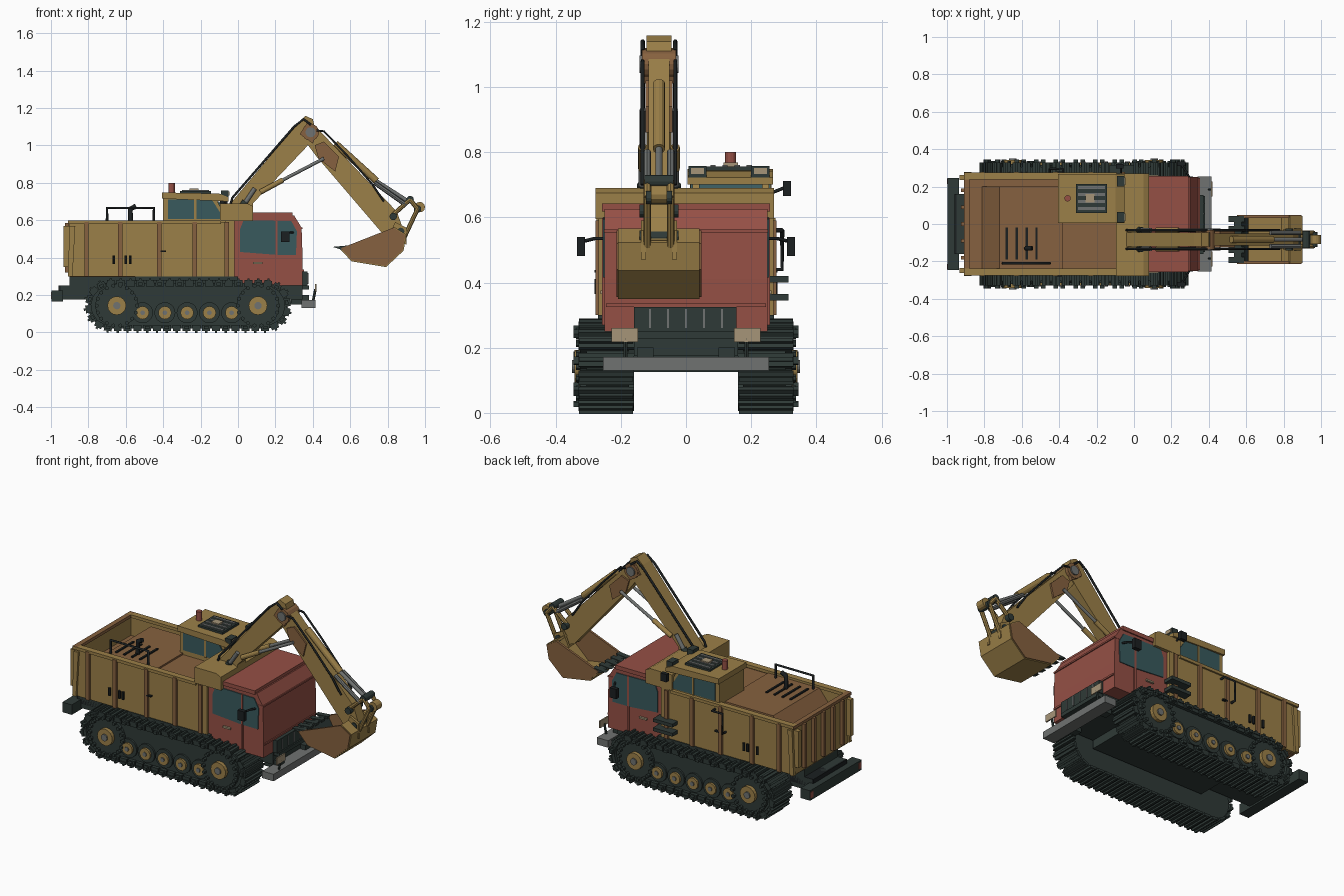
import bpy, bmesh, math
from mathutils import Vector

cube = bpy.data.objects.get("Cube")
if cube:
    bpy.data.objects.remove(cube, do_unlink=True)


def paint(name, r, g, b):
    m = bpy.data.materials.new(name)
    m.diffuse_color = (r, g, b, 1)
    m.use_nodes = True
    bsdf = m.node_tree.nodes["Principled BSDF"]
    bsdf.inputs["Base Color"].default_value = (r, g, b, 1)
    bsdf.inputs["Roughness"].default_value = 0.7
    return m


gold = paint("ochre", .33, .215, .065)
brown = paint("brown", .24, .12, .05)
red = paint("red", .3, .08, .06)
teal = paint("glass", .04, .1, .11)
dark = paint("dark_green", .028, .042, .038)
black = paint("black", .011, .014, .015)
grey = paint("steel", .16, .17, .165)
beige = paint("lamp", .38, .3, .19)


def finish(name, bm, mat):
    bmesh.ops.recalc_face_normals(bm, faces=bm.faces)
    me = bpy.data.meshes.new(name)
    bm.to_mesh(me)
    bm.free()
    me.materials.append(mat)
    ob = bpy.data.objects.new(name, me)
    bpy.context.collection.objects.link(ob)
    return ob


def prism(name, pts, y0, y1, mat):
    """Side profile in x and z, pushed across y."""
    bm = bmesh.new()
    face = bm.faces.new([bm.verts.new((x, y0, z)) for x, z in pts])
    new = bmesh.ops.extrude_face_region(bm, geom=[face])["geom"]
    verts = [v for v in new if isinstance(v, bmesh.types.BMVert)]
    bmesh.ops.translate(bm, verts=verts, vec=(0, y1 - y0, 0))
    return finish(name, bm, mat)


def box(name, x0, x1, y0, y1, z0, z1, mat):
    return prism(name, [(x0, z0), (x1, z0), (x1, z1), (x0, z1)], y0, y1, mat)


def strip(name, pts, y0, y1, thick, mat):
    """Bent sheet following a side path."""
    bm = bmesh.new()
    rows = [[bm.verts.new((x, y, z)) for y in (y0, y1)] for x, z in pts]
    for a, b in zip(rows, rows[1:]):
        bm.faces.new((a[0], a[1], b[1], b[0]))
    mod = finish(name, bm, mat).modifiers.new("thickness", "SOLIDIFY")
    mod.thickness, mod.offset = thick, 0


def rod(name, p, q, r, mat, sides=12):
    p, q = Vector(p), Vector(q)
    bm = bmesh.new()
    bmesh.ops.create_cone(bm, cap_ends=True, segments=sides, radius1=r, radius2=r, depth=(q - p).length)
    ob = finish(name, bm, mat)
    ob.location = (p + q) / 2
    ob.rotation_euler = (q - p).to_track_quat("Z", "Y").to_euler()


def pipe(name, pts, r, mat):
    cu = bpy.data.curves.new(name, "CURVE")
    cu.dimensions, cu.bevel_depth, cu.bevel_resolution, cu.use_fill_caps = "3D", r, 1, True
    sp = cu.splines.new("POLY")
    sp.points.add(len(pts) - 1)
    for point, co in zip(sp.points, pts):
        point.co = (*co, 1)
    cu.materials.append(mat)
    bpy.context.collection.objects.link(bpy.data.objects.new(name, cu))


# Tracks
REAR, FRONT, MID, RAD, PADS = -.68, .145, .143, .122, 46


def track_point(t):
    """Position and heading at fraction t around the track."""
    run, arc = FRONT - REAR, math.pi * RAD
    d = (t % 1) * 2 * (run + arc)
    if d < run:
        return REAR + d, MID + RAD, 0
    if d < run + arc:
        a = (d - run) / RAD
        return FRONT + RAD * math.sin(a), MID + RAD * math.cos(a), -a
    if d < 2 * run + arc:
        return FRONT - (d - run - arc), MID - RAD, math.pi
    a = (d - 2 * run - arc) / RAD
    return REAR - RAD * math.sin(a), MID - RAD * math.cos(a), math.pi - a


for s, side in ((1, "left"), (-1, "right")):
    path = [track_point(i / 72)[:2] for i in range(72)]
    prism(side + "_track_core", path, s * .175, s * .305, dark)
    bm = bmesh.new()
    for i in range(PADS):
        x, z, a = track_point(i / PADS)
        along, out = Vector((math.cos(a), 0, math.sin(a))), Vector((-math.sin(a), 0, math.cos(a)))
        blocks = [(.245, .085, .021, .007, .004), (.245, .083, .006, .011, .01), (.25, .075, .023, .01, -.012)]
        if i % 2:
            blocks.append((.333, .012, .012, .008, -.008))
        for y, hy, hl, ht, lift in blocks:
            c = Vector((x, s * y, z)) + out * (lift + .003)
            for v in bmesh.ops.create_cube(bm, size=2)["verts"]:
                k = v.co.copy()
                v.co = c + along * (k.x * hl) + out * (k.z * ht) + Vector((0, k.y * hy, 0))
    finish(side + "_track_pads", bm, dark)
    for x in (-.648, .107):
        rod(side + "_sprocket", (x, s * .18, MID), (x, s * .32, MID), .115, dark, 24)
        rod(side + "_sprocket_hub", (x, s * .3, MID), (x, s * .342, MID), .05, gold, 16)
        rod(side + "_sprocket_cap", (x, s * .3, MID), (x, s * .35, MID), .02, grey)
        for i in range(18):
            a = i * math.tau / 18
            px, pz = x + .108 * math.cos(a), MID + .108 * math.sin(a)
            rod(side + "_sprocket_tooth", (px, s * .31, pz), (px, s * .338, pz), .011, dark, 6)
    for i in range(5):
        x = -.51 + i * .119
        rod(side + "_road_wheel", (x, s * .18, .105), (x, s * .316, .105), .056, dark, 20)
        rod(side + "_road_wheel_hub", (x, s * .3, .105), (x, s * .328, .105), .035, gold, 14)
        rod(side + "_road_wheel_cap", (x, s * .3, .105), (x, s * .334, .105), .013, grey, 8)
    box(side + "_fender", -.55, 0, s * .16, s * .27, .275, .3, dark)

# Chassis and bumpers
box("chassis", -.95, .345, -.16, .16, .175, .25, dark)
box("chassis_deck", -.9, .3, -.16, .16, .25, .305, dark)
box("belly_plate", -.6, .15, -.16, .16, .125, .175, dark)
box("rear_platform", -.96, -.8, -.16, .16, .2, .25, black)
box("rear_bumper", -.998, -.935, -.245, .245, .165, .225, dark)
box("front_bumper", .34, .415, -.255, .255, .13, .172, grey)
for s in (1, -1):
    box("tail_lamp", -1, -.99, s * .215, s * .243, .178, .215, red)
    box("head_lamp", .412, .42, s * .147, s * .228, .218, .26, beige)
    box("bumper_bracket", .28, .38, s * .1, s * .15, .15, .2, dark)
    rod("head_lamp_stem", (.4, s * .185, .16), (.414, s * .185, .23), .007, dark, 6)

# Rear body
for s in (1, -1):
    prism("body_side", [(-.895, .3), (-.03, .3), (-.03, .59), (-.9, .59)], s * .245, s * .265, gold)
    box("body_rim", -.905, -.09, s * .238, s * .275, .58, .598, gold)
    for x in (-.81, -.63, -.42, -.23, -.06):
        box("side_rib", x - .012, x + .012, s * .26, s * .278, .3, .59, brown)
    prism("corner_strut", [(-.9, .57), (-.87, .57), (-.885, .3), (-.91, .3)], s * .255, s * .277, gold)
    box("tail_bracket", -.932, -.895, s * .235, s * .262, .35, .57, gold)
    for x in (-.665, -.6, -.575):
        rod("door_handle", (x, s * .272, .365), (x, s * .272, .41), .008, black, 6)
    box("side_latch", -.415, -.385, s * .26, s * .28, .43, .438, black)
box("body_tailgate", -.905, -.885, -.25, .25, .3, .59, gold)
box("tailgate_rim", -.91, -.88, -.275, .275, .58, .598, brown)
for i in range(5):
    y = -.18 + i * .09
    box("tailgate_rib", -.925, -.9, y - .01, y + .01, .32, .585, brown)
box("body_floor", -.9, -.03, -.25, .25, .295, .47, brown)
box("body_bulkhead", -.06, -.03, -.265, .265, .3, .6, gold)
box("side_deck", -.42, -.05, -.25, .02, .45, .575, brown)

# Engine cover with a sloping tail
prism("engine_cover", [(-.82, .46), (-.38, .46), (-.38, .585), (-.72, .585)], -.24, .2, brown)
for i in range(4):
    x = -.68 + i * .053
    box("cover_slot", x - .006, x + .006, -.19, -.02, .58, .592, black)
pipe("cover_rail", [(-.7, -.21, .57), (-.7, -.21, .665), (-.45, -.21, .665), (-.45, -.21, .57)], .008, black)
pipe("exhaust_pipe", [(-.575, -.13, .57), (-.575, -.13, .66), (-.545, -.13, .675)], .014, black)

# Upper cabin
prism("upper_cabin", [(-.4, .45), (-.07, .45), (-.07, .62), (-.12, .72), (-.4, .72)], .02, .255, gold)
prism("upper_roof", [(-.405, .715), (-.05, .7), (-.05, .722), (-.1, .742), (-.405, .748)], .005, .267, gold)
for y0, y1 in ((.014, .03), (.25, .26)):
    prism("upper_side_window", [(-.375, .605), (-.09, .605), (-.095, .64), (-.14, .71), (-.375, .71)], y0, y1, teal)
    box("window_post", -.235, -.222, y0 - .002, y1 + .002, .6, .715, gold)
prism("upper_windshield", [(-.066, .63), (-.1, .7), (-.12, .7), (-.086, .63)], .04, .235, teal)
box("roof_hatch", -.31, -.145, .06, .215, .74, .756, dark)
for i in range(4):
    y = .075 + i * .037
    box("hatch_slat", -.3, -.155, y, y + .016, .752, .761, grey)
box("hatch_vent", -.26, -.21, .115, .16, .75, .768, beige)
rod("beacon", (-.355, .137, .74), (-.355, .137, .8), .017, red)
for y in (.035, .228):
    box("roof_lamp_housing", -.09, -.05, y - .028, y + .028, .715, .758, dark)
    box("roof_lamp", -.055, -.046, y - .02, y + .02, .733, .752, beige)
box("upper_mirror", -.095, -.055, .298, .322, .665, .712, black)
pipe("upper_mirror_arm", [(-.07, .25, .67), (-.07, .3, .69)], .006, black)

# Boom bridge across the body
prism("boom_bridge", [(-.095, .595), (.08, .595), (.08, .675), (.05, .69), (-.095, .69)], -.278, .27, gold)
for s in (1, -1):
    box("bridge_post", -.07, -.02, s * .22, s * .268, .3, .62, gold)

# Front cab
prism("cab_shell", [(-.02, .25), (.345, .25), (.345, .41), (.34, .56), (.3, .625), (-.02, .625)], -.25, .25, red)
box("cab_roof", -.02, .292, -.257, .257, .618, .642, red)
box("cab_sill", .33, .352, -.245, .245, .325, .335, red)
box("cab_brow", .31, .346, -.252, .252, .553, .562, red)
box("grille", .34, .372, -.16, .155, .25, .325, dark)
box("grille_base", .32, .38, -.15, .15, .228, .25, dark)
for i in range(5):
    y = -.11 + i * .055
    box("grille_slat", .36, .376, y - .003, y + .003, .26, .318, grey)
for s, side in ((1, "left"), (-1, "right")):
    window = [(.01, .43), (.2, .415), (.31, .415), (.315, .54), (.285, .595), (.03, .6), (.01, .55)]
    prism(side + "_cab_window", window, s * .24, s * .255, teal)
    box(side + "_door_post", .2, .212, s * .245, s * .258, .27, .598, red)
    box(side + "_door_handle", .08, .13, s * .245, s * .262, .365, .375, beige)
    box(side + "_cab_mirror", .23, .275, s * .31, s * .335, .482, .54, black)
    pipe(side + "_mirror_arm", [(.3, s * .24, .535), (.28, s * .28, .535), (.25, s * .32, .525)], .006, black)
for z in (.345, .4):
    box("cab_step", -.13, 0, .24, .315, z, z + .02, dark)
pipe("grab_rail", [(-.45, .265, .44), (-.45, .295, .44), (-.45, .295, .56), (-.38, .295, .56), (-.38, .265, .56)],
     .007, black)

# Boom and arm
Y = -.083
boom = [(-.06, .64), (-.04, .69), (.32, 1.12), (.36, 1.158), (.4, 1.14), (.42, 1.06), (.36, .985), (.08, .69), (.08, .62)]
prism("boom", boom, Y - .038, Y + .038, gold)
arm = [(.33, 1.06), (.38, 1.13), (.43, 1.085), (.85, .645), (.89, .53), (.84, .5), (.78, .52), (.42, .94)]
prism("arm", arm, Y - .032, Y + .032, gold)
rod("elbow_ring", (.388, Y - .052, 1.07), (.388, Y + .052, 1.07), .045, brown, 16)
rod("elbow_pin", (.388, Y - .06, 1.07), (.388, Y + .06, 1.07), .027, grey, 16)
prism("elbow_bracket", [(.33, 1.06), (.37, 1.12), (.43, 1.08), (.4, 1.01)], Y - .05, Y + .05, brown)
prism("arm_plate", [(.41, 1.0), (.46, 1.02), (.54, .94), (.52, .86), (.43, .93)], Y - .042, Y + .042, brown)
for s in (1, -1):
    y = Y + s * .05
    pipe("boom_hose", [(-.06, y, .62), (-.03, y, .72), (.3, y, 1.1), (.35, y, 1.14), (.39, y, 1.11)], .007, black)
    pipe("arm_hose", [(.42, y, 1.08), (.46, y, 1.075), (.58, y, .95), (.72, y, .79), (.78, y, .7)], .006, black)
    rod("lift_cylinder", (-.04, y, .58), (.04, y, .7), .018, dark)
    rod("lift_piston", (.03, y, .68), (.09, y, .77), .012, grey)
    rod("arm_cylinder", (.12, y, .75), (.24, y, .815), .014, gold)
    rod("arm_piston", (.23, y, .81), (.46, y, .93), .009, grey)
rod("bucket_cylinder", (.52, Y, 1.01), (.74, Y, .81), .019, gold)
rod("bucket_piston", (.73, Y, .815), (.91, Y, .7), .011, grey)

# Bucket linkage
for s in (1, -1):
    y = Y + s * .036
    for name, p, q in (("rocker", (.83, .63), (.92, .71)), ("push_link", (.92, .71), (.96, .66)),
                       ("lower_link", (.96, .66), (.89, .51)), ("guide_rod", (.73, .8), (.9, .68))):
        rod(name, (p[0], y, p[1]), (q[0], y, q[1]), .012, grey if name == "guide_rod" else gold, 8)
for x, z, half in ((.83, .62, .06), (.92, .71, .045), (.96, .66, .04), (.87, .54, .06)):
    rod("link_pin", (x, Y - half, z), (x, Y + half, z), .02, dark)
rod("link_head", (.972, Y - .025, .67), (.972, Y + .025, .67), .028, gold)

# Bucket
shell = [(.55, .45), (.61, .385), (.79, .355), (.88, .44), (.895, .52), (.83, .56)]
strip("bucket_shell", shell, Y - .125, Y + .125, .012, gold)
for s in (1, -1):
    prism("bucket_side", shell, Y + s * .116, Y + s * .13, brown)
    prism("bucket_ear", [(.8, .5), (.9, .47), (.9, .56), (.84, .59)], Y + s * .04, Y + s * .055, gold)
prism("bucket_lip", [(.535, .455), (.6, .395), (.61, .4), (.575, .462)], Y - .125, Y + .125, dark)
for i in range(5):
    y = Y + (i - 2) * .055
    prism("bucket_tooth", [(.505, .457), (.58, .435), (.59, .465)], y - .016, y + .016, dark)
